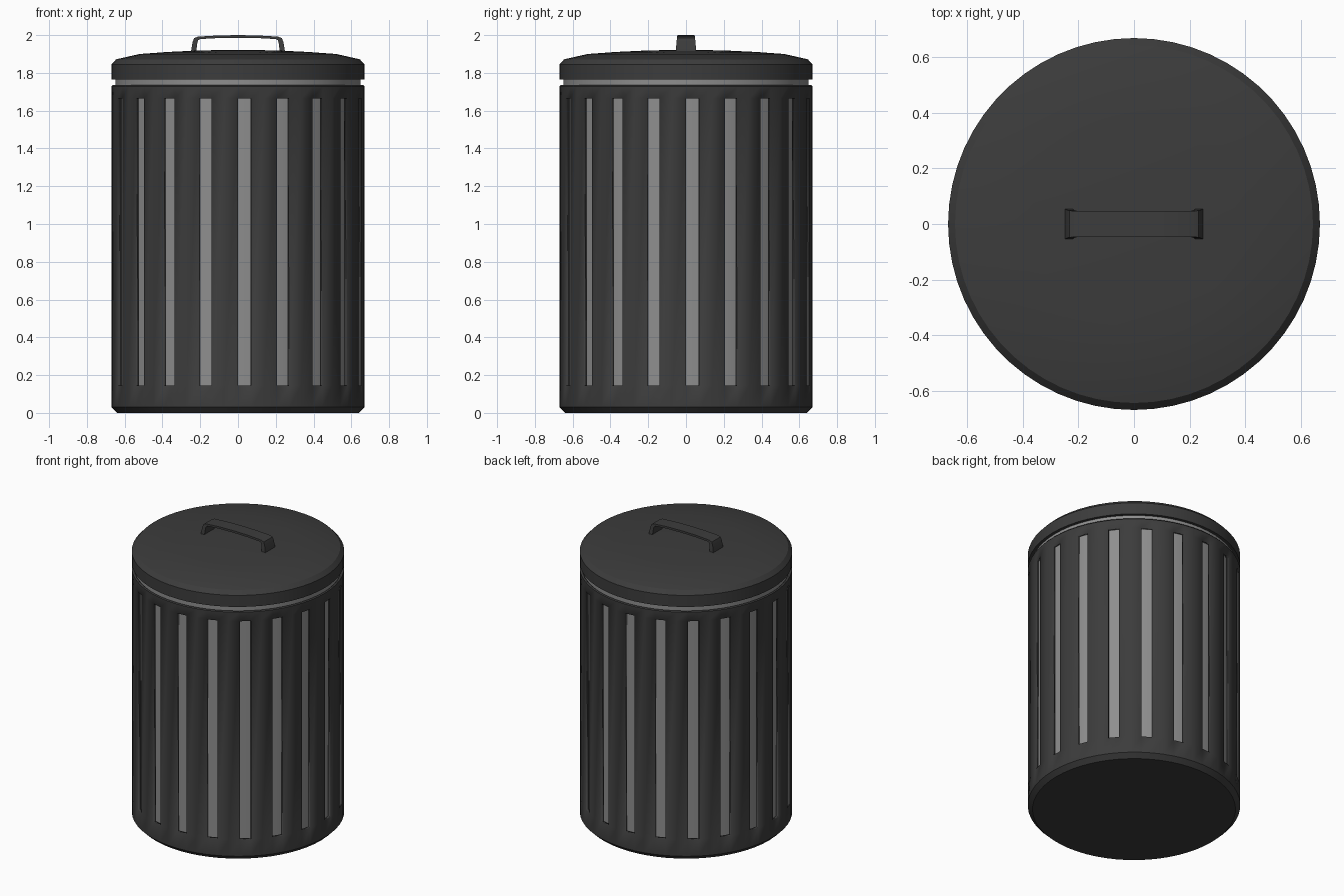
import bpy, bmesh, math

if "Cube" in bpy.data.objects:
    bpy.data.objects.remove(bpy.data.objects["Cube"])

SEG = 60


def material(name, v):
    m = bpy.data.materials.new(name)
    m.diffuse_color = (v, v, v, 1)
    m.use_nodes = True
    m.node_tree.nodes["Principled BSDF"].inputs["Base Color"].default_value = m.diffuse_color
    return m


dark = material("dark_metal", 0.045)
light = material("liner_grey", 0.27)


def finish(name, bm, mat):
    me = bpy.data.meshes.new(name)
    bm.to_mesh(me)
    bm.free()
    ob = bpy.data.objects.new(name, me)
    bpy.context.collection.objects.link(ob)
    me.materials.append(mat)
    bpy.ops.object.select_all(action='DESELECT')
    bpy.context.view_layer.objects.active = ob
    ob.select_set(True)
    bpy.ops.object.shade_smooth_by_angle(angle=math.radians(25))
    return ob


def lathe(name, profile, mat, slot_row=None):
    """Revolve (radius, z) points; optionally leave every third face of one row open."""
    bm = bmesh.new()
    rings = [[bm.verts.new((r * math.cos(2 * math.pi * i / SEG),
                            r * math.sin(2 * math.pi * i / SEG), z))
              for i in range(SEG)] for r, z in profile]
    for j in range(len(rings) - 1):
        a, b = rings[j], rings[j + 1]
        for i in range(SEG):
            if j == slot_row and i % 3 == 0:
                continue
            k = (i + 1) % SEG
            bm.faces.new((a[i], a[k], b[k], b[i]))
    bmesh.ops.remove_doubles(bm, verts=bm.verts, dist=1e-5)
    return finish(name, bm, mat)


# Slotted outer shell with closed, bevelled bottom
shell = lathe("slotted_shell", [(0, 0), (0.64, 0), (0.67, 0.03), (0.67, 0.145),
                                (0.67, 1.665), (0.67, 1.728), (0.664, 1.735)],
              dark, slot_row=3)
solid = shell.modifiers.new("thickness", 'SOLIDIFY')
solid.thickness = 0.022
solid.offset = -1

# Inner liner seen through the slots and under the lid
lathe("inner_liner", [(0, 0.03), (0.648, 0.03), (0.648, 1.78)], light)

# Domed lid with a rim
lathe("lid", [(0, 1.85), (0.64, 1.85), (0.65, 1.765), (0.67, 1.765), (0.67, 1.845),
              (0.645, 1.872), (0.52, 1.9), (0.37, 1.911), (0.2, 1.919), (0, 1.922)], dark)

# Handle: rectangular section swept over an arch (outer x, z, inner x, z, half width)
half = [(0.25, 1.905, 0.222, 1.905, 0.055), (0.24, 1.965, 0.215, 1.962, 0.05),
        (0.232, 1.984, 0.21, 1.974, 0.048), (0.212, 1.992, 0.2, 1.979, 0.047),
        (0.11, 1.998, 0.11, 1.984, 0.046)]
stations = ([(-a, b, -c, d, w) for a, b, c, d, w in half]
            + [(0, 2.0, 0, 1.986, 0.046)] + half[::-1])
bm = bmesh.new()
loops = [[bm.verts.new(p) for p in ((a, -w, b), (a, w, b), (c, w, d), (c, -w, d))]
         for a, b, c, d, w in stations]
for p, q in zip(loops, loops[1:]):
    for i in range(4):
        k = (i + 1) % 4
        bm.faces.new((p[i], p[k], q[k], q[i]))
bm.faces.new(loops[0])
bm.faces.new(loops[-1])
bmesh.ops.recalc_face_normals(bm, faces=bm.faces)
finish("lid_handle", bm, dark)
